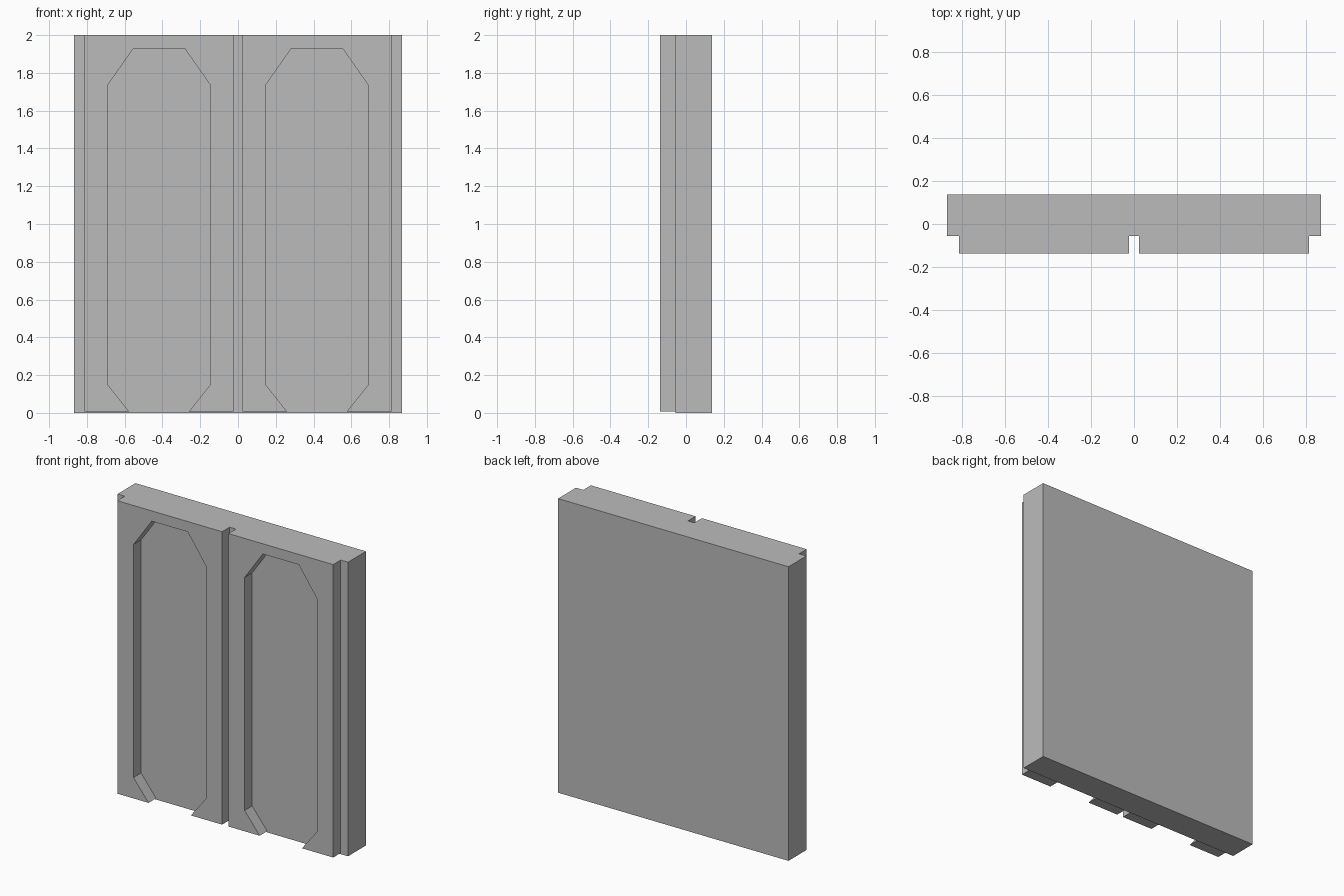
import bpy
import bmesh

cube = bpy.data.objects.get("Cube")
if cube:
    bpy.data.objects.remove(cube, do_unlink=True)

HALF_W, HEIGHT = 0.867, 2.0
FRONT, STEP, BACK = -0.137, -0.056, 0.137

grey = bpy.data.materials.new("plain_grey")
grey.use_nodes = True
colour = (0.5, 0.5, 0.5, 1)
grey.diffuse_color = colour
grey.node_tree.nodes["Principled BSDF"].inputs["Base Color"].default_value = colour


def extrude_outline(name, outline, y0, y1):
    """Extrude an (x, z) outline from y0 back to y1."""
    bm = bmesh.new()
    face = bm.faces.new([bm.verts.new((x, y0, z)) for x, z in outline])
    ext = bmesh.ops.extrude_face_region(bm, geom=[face], use_keep_orig=True)
    verts = [g for g in ext["geom"] if isinstance(g, bmesh.types.BMVert)]
    bmesh.ops.translate(bm, verts=verts, vec=(0, y1 - y0, 0))
    bmesh.ops.recalc_face_normals(bm, faces=bm.faces)
    mesh = bpy.data.meshes.new(name)
    bm.to_mesh(mesh)
    bm.free()
    mesh.materials.append(grey)
    obj = bpy.data.objects.new(name, mesh)
    bpy.context.collection.objects.link(obj)
    return obj


# Backing slab
extrude_outline("backing_slab",
                [(-HALF_W, 0), (HALF_W, 0), (HALF_W, HEIGHT), (-HALF_W, HEIGHT)],
                STEP, BACK)

# Raised frame around a chamfered opening that runs out at the bottom
MID, FOOT = 0.418, 0.008
half_frame = [(0.394, HEIGHT), (0.394, FOOT), (0.159, FOOT),
              (0.272, 0.15), (0.272, 1.735), (0.135, 1.93)]
outline = half_frame + [(-x, z) for x, z in reversed(half_frame)]

for side, name in ((1, "left_frame"), (-1, "right_frame")):
    extrude_outline(name, [(side * MID + x, z) for x, z in outline], FRONT, STEP)
